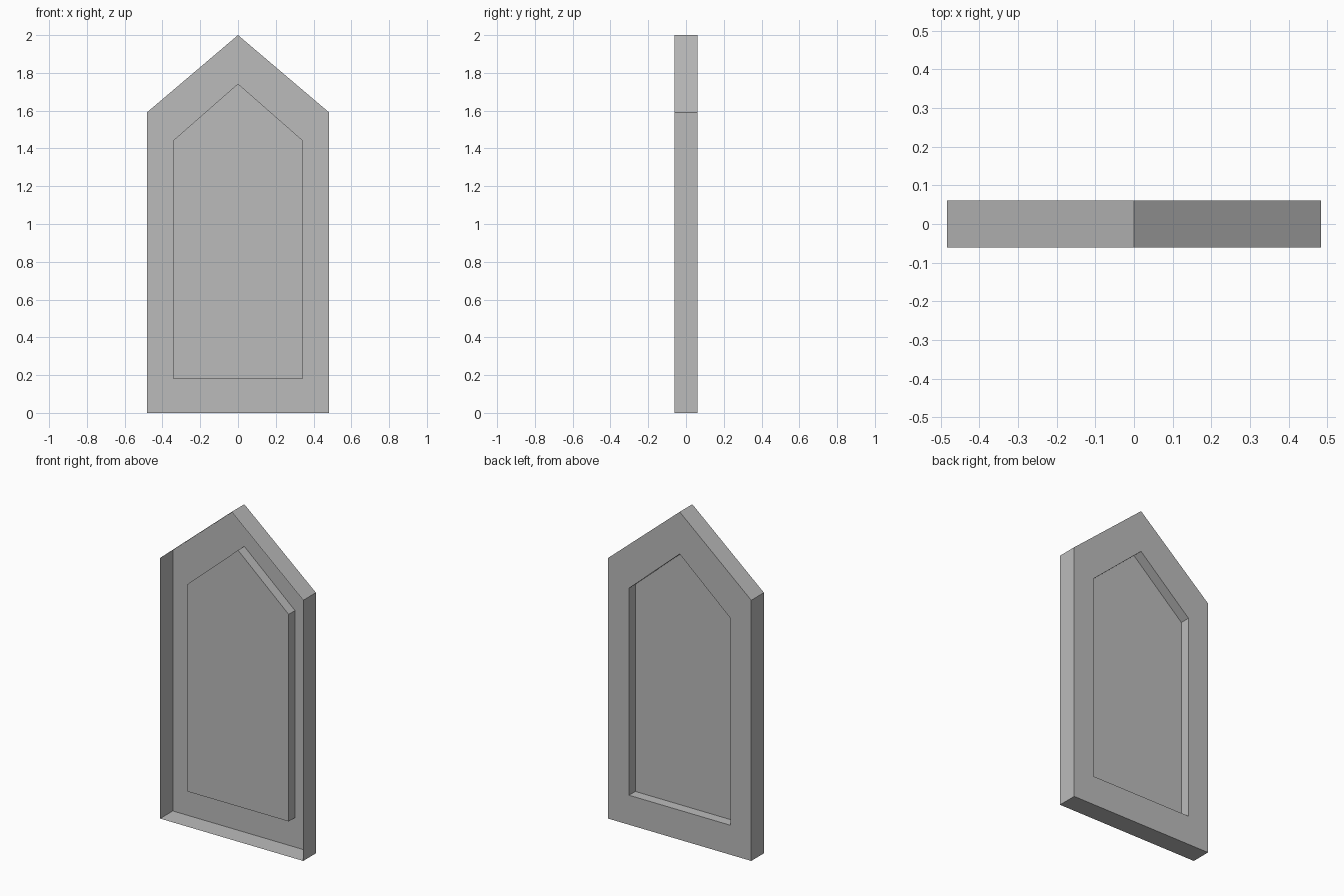
import bpy
import bmesh

cube = bpy.data.objects.get("Cube")
if cube:
    bpy.data.objects.remove(cube, do_unlink=True)

HALF_DEPTH = 0.061

grey = bpy.data.materials.new("plain grey")
grey.use_nodes = True
colour = (0.5, 0.5, 0.5, 1.0)
grey.diffuse_color = colour
grey.node_tree.nodes["Principled BSDF"].inputs["Base Color"].default_value = colour


def gable_ring(bm, half_width, bottom, shoulder, peak, y):
    """Five-sided pointed outline standing at depth y."""
    outline = [(-half_width, bottom), (half_width, bottom),
               (half_width, shoulder), (0, peak), (-half_width, shoulder)]
    return [bm.verts.new((x, y, z)) for x, z in outline]


def bridge(bm, ring_a, ring_b):
    """Join two matching outlines with a band of quads."""
    for i in range(len(ring_a)):
        j = (i + 1) % len(ring_a)
        bm.faces.new((ring_a[i], ring_a[j], ring_b[j], ring_b[i]))


outer = dict(half_width=0.483, bottom=0, shoulder=1.59, peak=2)
inner = dict(half_width=0.342, bottom=0.18, shoulder=1.443, peak=1.743)

# Thin sheet: side walls open to the front, back border, and a centre panel
# pressed forward to half depth
bm = bmesh.new()
rings = [gable_ring(bm, y=-HALF_DEPTH, **outer),
         gable_ring(bm, y=HALF_DEPTH, **outer),
         gable_ring(bm, y=HALF_DEPTH, **inner),
         gable_ring(bm, y=0, **inner)]
for ring_a, ring_b in zip(rings, rings[1:]):
    bridge(bm, ring_a, ring_b)
bm.faces.new(rings[-1])

# Point all faces the same way, with the back facing +y
bmesh.ops.recalc_face_normals(bm, faces=bm.faces[:])
bm.faces.ensure_lookup_table()
if bm.faces[-1].normal.y < 0:
    bmesh.ops.reverse_faces(bm, faces=bm.faces[:])

mesh = bpy.data.meshes.new("pointed_panel")
bm.to_mesh(mesh)
bm.free()
mesh.materials.append(grey)
panel = bpy.data.objects.new("pointed_panel", mesh)
bpy.context.collection.objects.link(panel)
